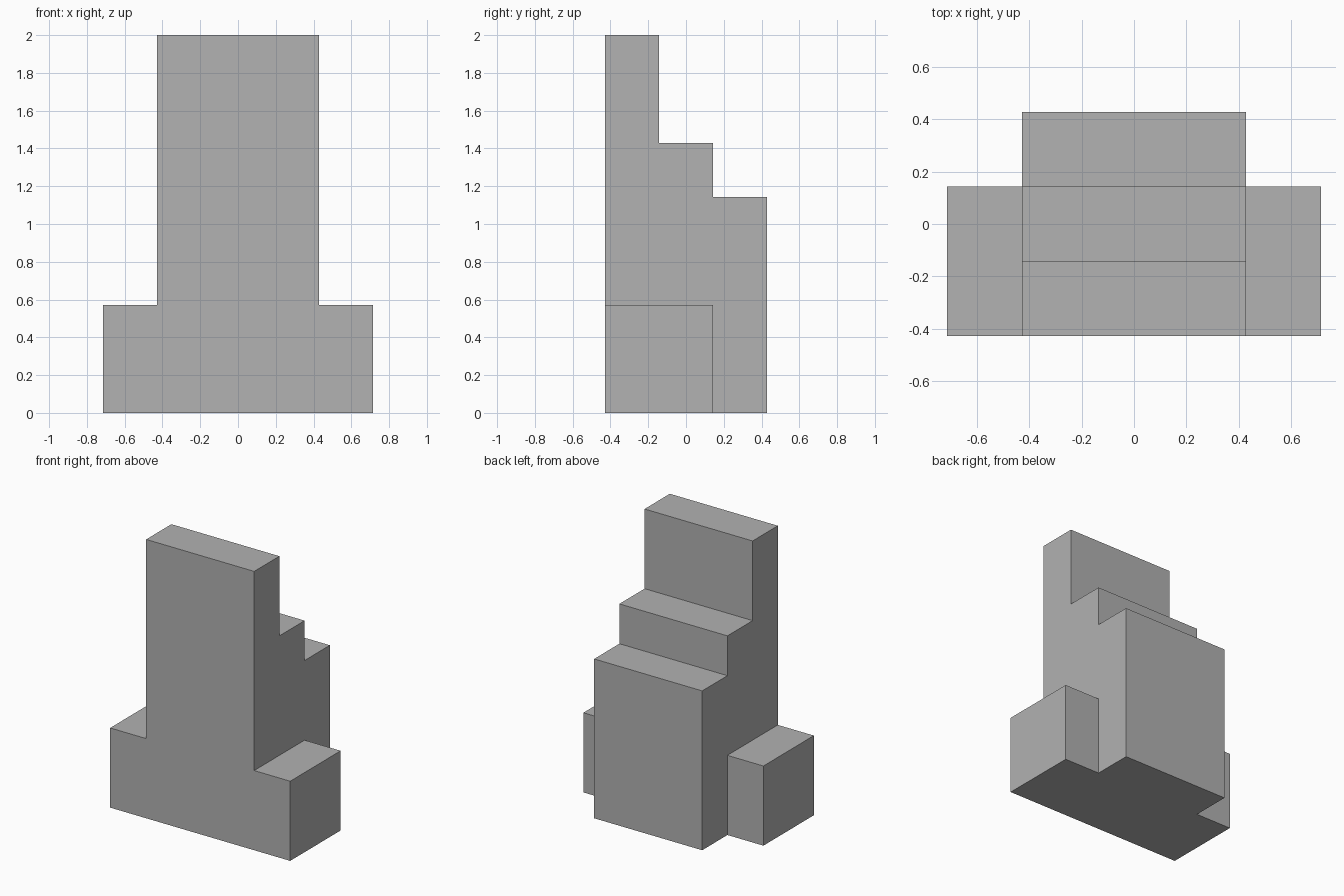
import bpy
import bmesh
from mathutils import Vector

if "Cube" in bpy.data.objects:
    bpy.data.objects.remove(bpy.data.objects["Cube"], do_unlink=True)

U = 1 / 7          # grid step of the block
HALF_BODY = 3 * U  # half width of the stepped body
WING = 2 * U       # how far each side wing sticks out

# Single plain grey
grey = bpy.data.materials.new("plain_grey")
grey.use_nodes = True
colour = (0.445, 0.445, 0.445, 1)
grey.diffuse_color = colour
grey.node_tree.nodes["Principled BSDF"].inputs["Base Color"].default_value = colour

bm = bmesh.new()
points = {}


def profile_face(corners):
    """Face in the side plane, sharing corners with its neighbours."""
    for y, z in corners:
        if (y, z) not in points:
            points[y, z] = bm.verts.new((-HALF_BODY, y * U, z * U))
    return bm.faces.new([points[c] for c in corners])


# Side profile: wing footprint, and the stepped outline around it
foot = profile_face([(-3, 0), (1, 0), (1, 4), (-3, 4)])
steps = profile_face([(1, 0), (3, 0), (3, 8), (1, 8), (1, 10),
                      (-1, 10), (-1, 14), (-3, 14), (-3, 4), (1, 4)])

# Stepped body across the width
out = bmesh.ops.extrude_face_region(bm, geom=[foot, steps])["geom"]
bmesh.ops.translate(bm, vec=(2 * HALF_BODY, 0, 0),
                    verts=[g for g in out if isinstance(g, bmesh.types.BMVert)])
bmesh.ops.recalc_face_normals(bm, faces=bm.faces)

# Low wings pulled out of both sides
feet = [f for f in bm.faces if abs(f.normal.x) > 0.9
        and f.calc_center_median().z < 2.5 * U]
for face in bmesh.ops.extrude_discrete_faces(bm, faces=feet)["faces"]:
    side = 1 if face.calc_center_median().x > 0 else -1
    bmesh.ops.translate(bm, vec=Vector((side * WING, 0, 0)), verts=face.verts)

# Merge coplanar faces into clean flat sides
bmesh.ops.recalc_face_normals(bm, faces=bm.faces)
bmesh.ops.dissolve_limit(bm, angle_limit=0.01, verts=bm.verts, edges=bm.edges)
bmesh.ops.recalc_face_normals(bm, faces=bm.faces)

mesh = bpy.data.meshes.new("stepped_block")
bm.to_mesh(mesh)
bm.free()
mesh.materials.append(grey)
block = bpy.data.objects.new("stepped_block", mesh)
bpy.context.collection.objects.link(block)
